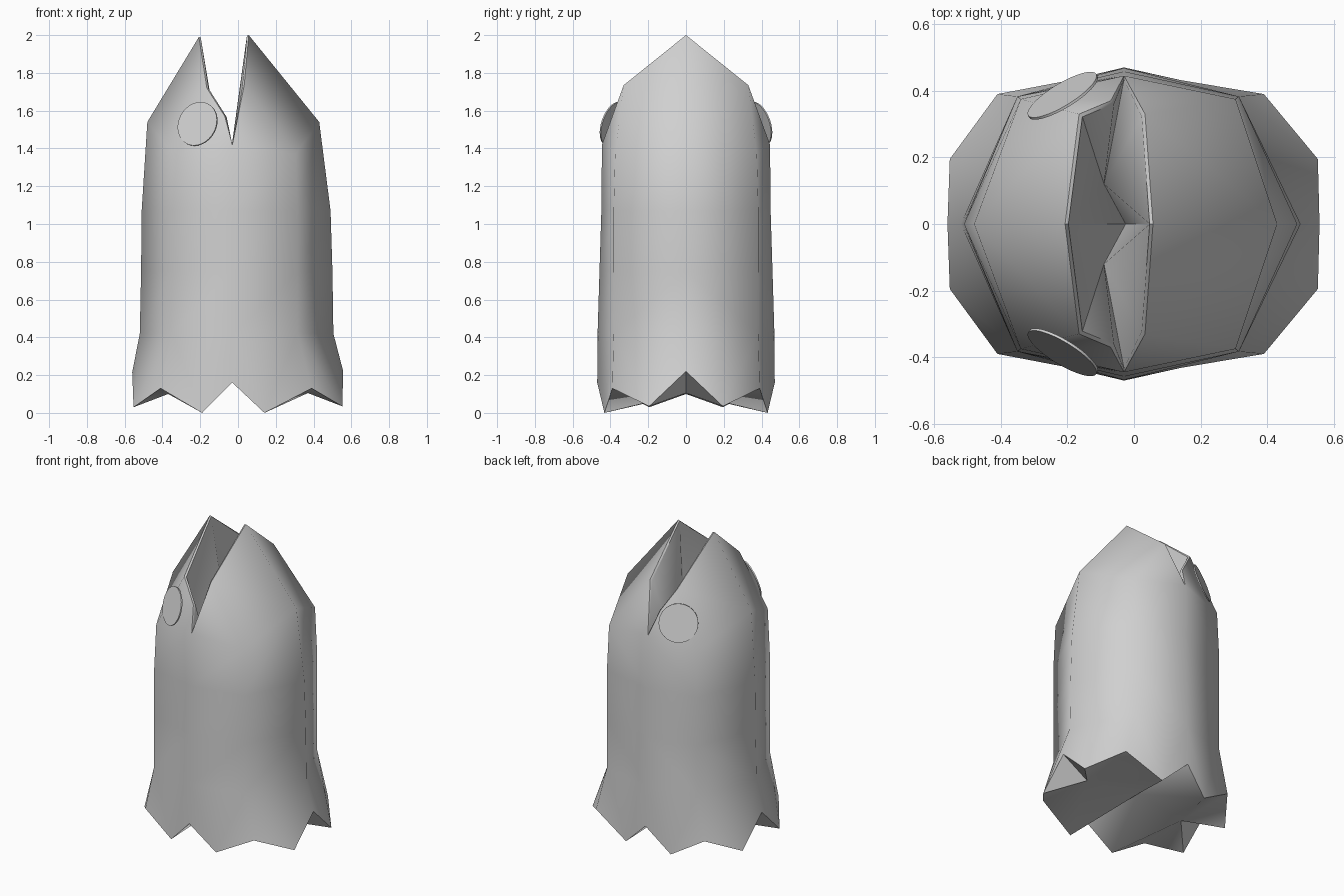
import bpy, bmesh, math
from mathutils import Vector

cube = bpy.data.objects.get("Cube")
if cube:
    bpy.data.objects.remove(cube, do_unlink=True)

GREY = (0.63, 0.63, 0.63, 1)
grey = bpy.data.materials.new("plain grey")
grey.use_nodes = True
grey.diffuse_color = GREY
grey.node_tree.nodes["Principled BSDF"].inputs["Base Color"].default_value = GREY


def finish(name, bm, angle):
    bmesh.ops.recalc_face_normals(bm, faces=bm.faces)
    mesh = bpy.data.meshes.new(name)
    bm.to_mesh(mesh)
    bm.free()
    mesh.materials.append(grey)
    ob = bpy.data.objects.new(name, mesh)
    bpy.context.collection.objects.link(ob)
    bpy.ops.object.select_all(action='DESELECT')
    ob.select_set(True)
    bpy.context.view_layer.objects.active = ob
    bpy.ops.object.shade_smooth_by_angle(angle=math.radians(angle))
    return ob


def build_mirrored(name, faces, angle):
    """Build faces given as point lists, mirrored front to back."""
    bm = bmesh.new()
    for side in (1, -1):
        for pts in faces:
            bm.faces.new([bm.verts.new((x, y * side, z)) for x, y, z in pts])
    bmesh.ops.remove_doubles(bm, verts=bm.verts, dist=0.0005)
    return finish(name, bm, angle)


# Mouth outline, half of it (y >= 0)
tip_l, tip_r = (0.057, 0, 2.0), (-0.207, 0, 1.99)
lip_l, lip_r = (0.033, 0.33, 1.735), (-0.165, 0.33, 1.72)
lip_r2, corner = (-0.07, 0.37, 1.57), (-0.03, 0.445, 1.42)

# Half rings of the body, from +x round to -x: side, corner, middle, corner, side
rings = [[(0.43, 0, 1.54), (0.305, 0.375, 1.37), corner, (-0.34, 0.375, 1.37), (-0.48, 0, 1.54)]]
for z, xl, xr, y in ((1.07, 0.49, -0.51, 0.448), (0.75, 0.50, -0.513, 0.458), (0.42, 0.505, -0.52, 0.468)):
    rings.append([(xl, 0, z), (0.315, 0.383, z), (-0.03, y, z), (-0.35, 0.383, z), (xr, 0, z)])
# Zigzag hem: notches and the points between them
notches = [(0.557, 0, 0.22), (0.39, 0.39, 0.13), (-0.03, 0.47, 0.16), (-0.41, 0.39, 0.13), (-0.56, 0, 0.215)]
points = [(0.552, 0.195, 0.035), (0.14, 0.432, 0), (-0.19, 0.432, 0), (-0.553, 0.195, 0.03)]

faces = []
for a, b in zip(rings, rings[1:]):
    for i in range(4):
        faces.append([a[i], a[i + 1], b[i + 1], b[i]])
last = rings[-1]
for i in range(4):
    faces += [[last[i], points[i], notches[i]],
              [last[i], last[i + 1], points[i]],
              [last[i + 1], notches[i + 1], points[i]]]
# Jaws
side_l, cheek_l, _, cheek_r, side_r = rings[0]
faces += [[side_l, tip_l, lip_l, cheek_l], [cheek_l, lip_l, corner],
          [side_r, cheek_r, lip_r, tip_r], [cheek_r, corner, lip_r2, lip_r]]
build_mirrored("body", faces, 80)

# Underside closing the hem, folded along a centre ridge
ridge = (-0.03, 0, 0.16)
mid_l, mid_r = (0.37, 0, 0.105), (-0.37, 0, 0.10)
under = []
for mid, (n0, n1), (p0, p1) in ((mid_l, notches[:2], points[:2]),
                                (mid_r, notches[:2:-1], points[:1:-1])):
    under += [[n0, p0, mid], [p0, n1, mid], [n1, p1, mid], [p1, ridge, mid], [p1, notches[2], ridge]]
build_mirrored("hem_underside", under, 60)


# Mouth lining: thin lip band, then walls folding down to a throat crease
def inset(p):
    x, y, z = p
    dx = 0 if p == corner else 0.01 if x < -0.05 else -0.01
    return (x + dx, y * 0.975, z - 0.004)


outer = [tip_l, lip_l, corner, lip_r2, lip_r, tip_r]
inner = [inset(p) for p in outer]
fold, throat = (-0.09, 0.12, 1.0), (-0.025, 0, 0.95)
lining = [[outer[i], outer[i + 1], inner[i + 1], inner[i]] for i in range(5)]
lining += [[inner[i], inner[i + 1], fold] for i in range(5)]
lining += [[inner[0], fold, throat], [inner[5], throat, fold]]
build_mirrored("mouth_lining", lining, 40)

# Eyes: flat round discs on the right jaw, front and back
for s, name in ((-1, "front_eye"), (1, "back_eye")):
    bm = bmesh.new()
    bmesh.ops.create_cone(bm, cap_ends=True, segments=32, radius1=0.12, radius2=0.12, depth=0.008)
    eye = finish(name, bm, 30)
    eye.rotation_euler = Vector((-0.5, 0.82 * s, 0.28)).to_track_quat('Z', 'Y').to_euler()
    eye.location = (-0.214, 0.385 * s, 1.53)
